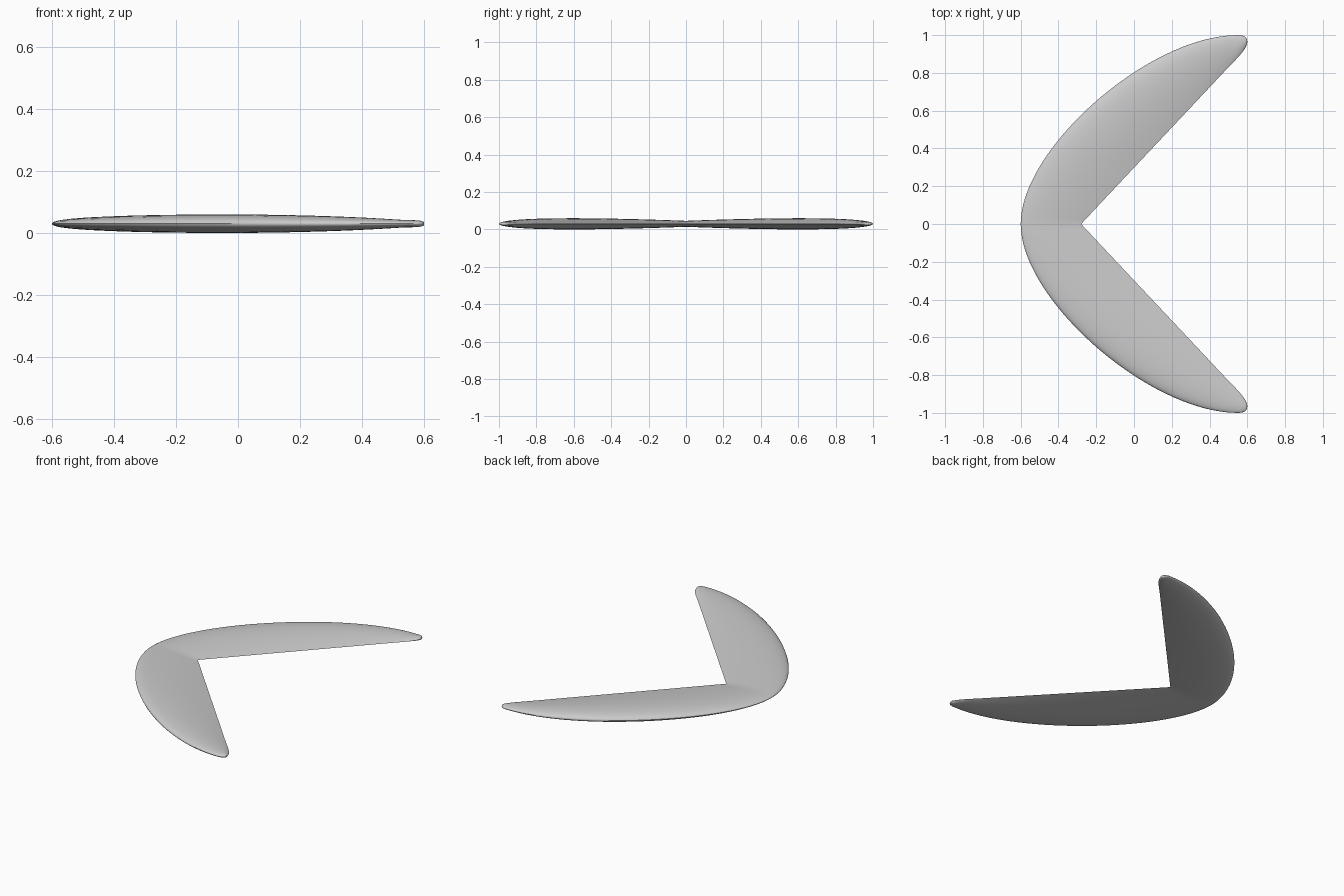
import bpy, bmesh, math
from mathutils import Vector
from mathutils.geometry import interpolate_bezier

cube = bpy.data.objects.get("Cube")
if cube:
    bpy.data.objects.remove(cube, do_unlink=True)

MAIN, TIP, CHORD = 32, 10, 20
MID_Z = 0.03


def bezier(a, b, c, d, count):
    return interpolate_bezier(*(Vector((*p, 0)) for p in (a, b, c, d)), count)


# Outline of one arm: rounded leading edge, straight trailing edge, round tip
end = (0.6, 0.965)
lead = bezier((-0.6, 0), (-0.6, 0.4), (0.08, 1), (0.55, 1), MAIN)
lead += bezier((0.55, 1), (0.58, 1), (0.6, 0.99), end, TIP)[1:]
trail = bezier((-0.28, 0), (-0.02, 0.277), (0.24, 0.553), (0.5, 0.83), MAIN)
trail += bezier((0.5, 0.83), (0.55, 0.88), (0.6, 0.93), end, TIP)[1:]

# Half thickness along the arm, thin at the elbow and tip
thick = [p.x for p in bezier((0.016, 0), (0.03, 0), (0.04, 0), (0.012, 0), MAIN)]
thick += [0.012 * math.sqrt(1 - (i / (TIP - 1)) ** 2) for i in range(1, TIP)]

# Loft teardrop sections from the elbow to the tip
bm = bmesh.new()
rings = []
for a, b, t in zip(lead, trail, thick):
    upper, lower = [], []
    for i in range(CHORD + 1):
        s = (1 - math.cos(math.pi * i / CHORD)) / 2
        p = a.lerp(b, s)
        h = t * 2.6 * math.sqrt(s) * (1 - s)
        upper.append(bm.verts.new((p.x, p.y, MID_Z + h)))
        if 0 < i < CHORD:
            lower.append(bm.verts.new((p.x, p.y, MID_Z - h)))
    rings.append(upper + lower[::-1])
for r, q in zip(rings, rings[1:]):
    for i in range(len(r)):
        j = (i + 1) % len(r)
        bm.faces.new((r[i], r[j], q[j], q[i]))
bmesh.ops.remove_doubles(bm, verts=bm.verts, dist=0.00005)
bmesh.ops.recalc_face_normals(bm, faces=bm.faces)

mesh = bpy.data.meshes.new("boomerang")
bm.to_mesh(mesh)
bm.free()
wing = bpy.data.objects.new("boomerang", mesh)
bpy.context.collection.objects.link(wing)

# Plain grey finish
grey = bpy.data.materials.new("plain grey")
grey.use_nodes = True
colour = (0.6, 0.6, 0.6, 1)
grey.diffuse_color = colour
grey.node_tree.nodes["Principled BSDF"].inputs["Base Color"].default_value = colour
mesh.materials.append(grey)

# Second arm mirrored across the elbow
mirror = wing.modifiers.new("mirror", 'MIRROR')
mirror.use_axis = (False, True, False)
mirror.use_clip = True
bpy.context.view_layer.objects.active = wing
wing.select_set(True)
bpy.ops.object.modifier_apply(modifier="mirror")
bpy.ops.object.shade_smooth_by_angle(angle=math.radians(40))
